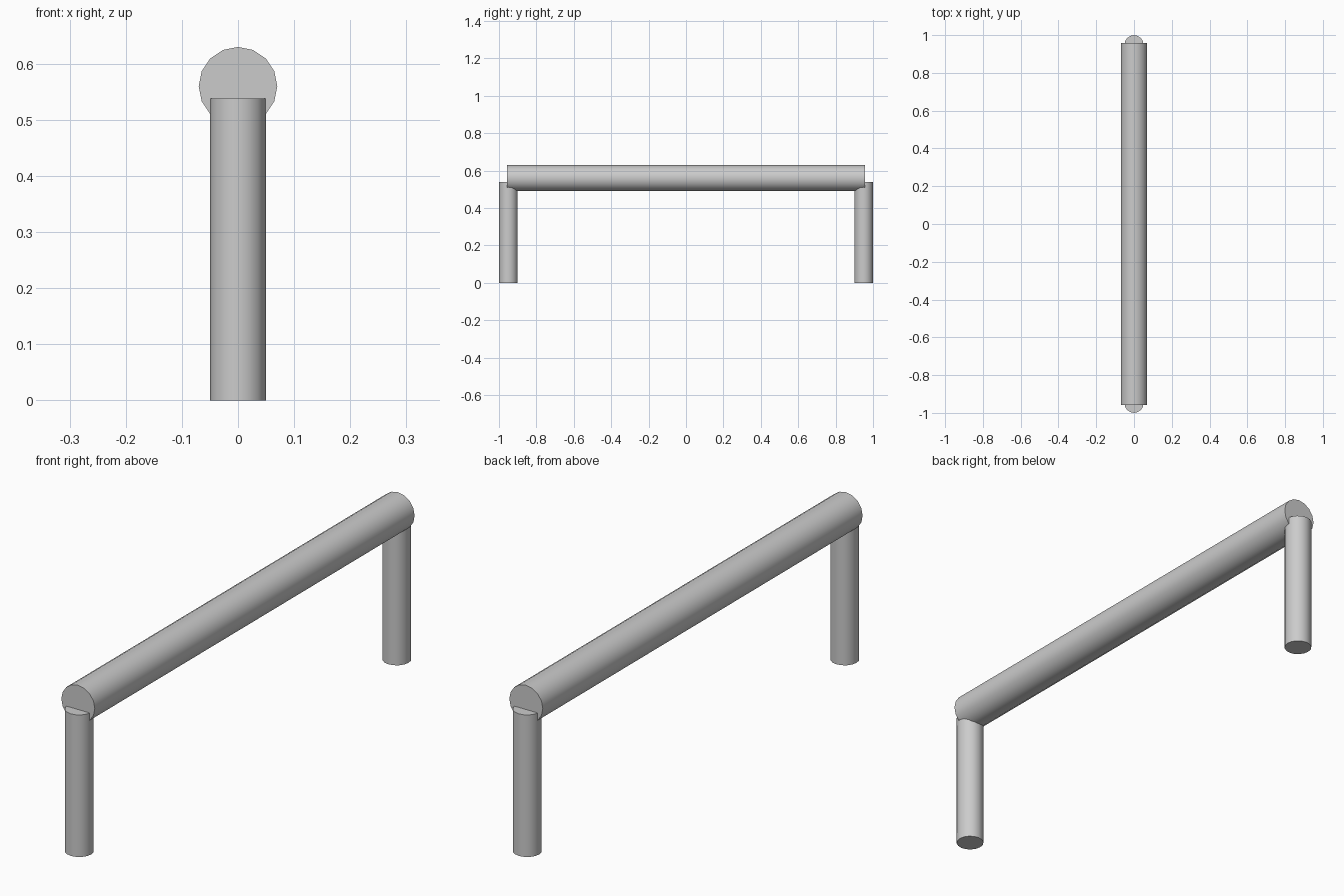
import bpy
import math

cube = bpy.data.objects.get("Cube")
if cube:
    bpy.data.objects.remove(cube, do_unlink=True)

# Single plain grey finish
GREY = (0.6, 0.6, 0.6, 1)
grey = bpy.data.materials.new("light_grey")
grey.use_nodes = True
grey.diffuse_color = GREY
grey.node_tree.nodes["Principled BSDF"].inputs["Base Color"].default_value = GREY


def rod(name, radius, length, location, rotation=(0, 0, 0)):
    """Smooth sixteen-sided rod with flat, sharp-edged ends."""
    bpy.ops.mesh.primitive_cylinder_add(vertices=16, radius=radius, depth=length,
                                        location=location, rotation=rotation)
    obj = bpy.context.object
    obj.name = name
    obj.data.materials.append(grey)
    bpy.ops.object.shade_smooth_by_angle(angle=math.radians(40))
    return obj


LEG_HEIGHT = 0.538
LEG_Y = 0.95

# Horizontal bar running front to back
rod("bar", 0.07, 2 * 0.957, (0, 0, 0.56), (math.pi / 2, 0, 0))

# Upright legs, slightly proud of the bar ends
for name, side in (("front_leg", -1), ("back_leg", 1)):
    rod(name, 0.05, LEG_HEIGHT, (0, side * LEG_Y, LEG_HEIGHT / 2))
